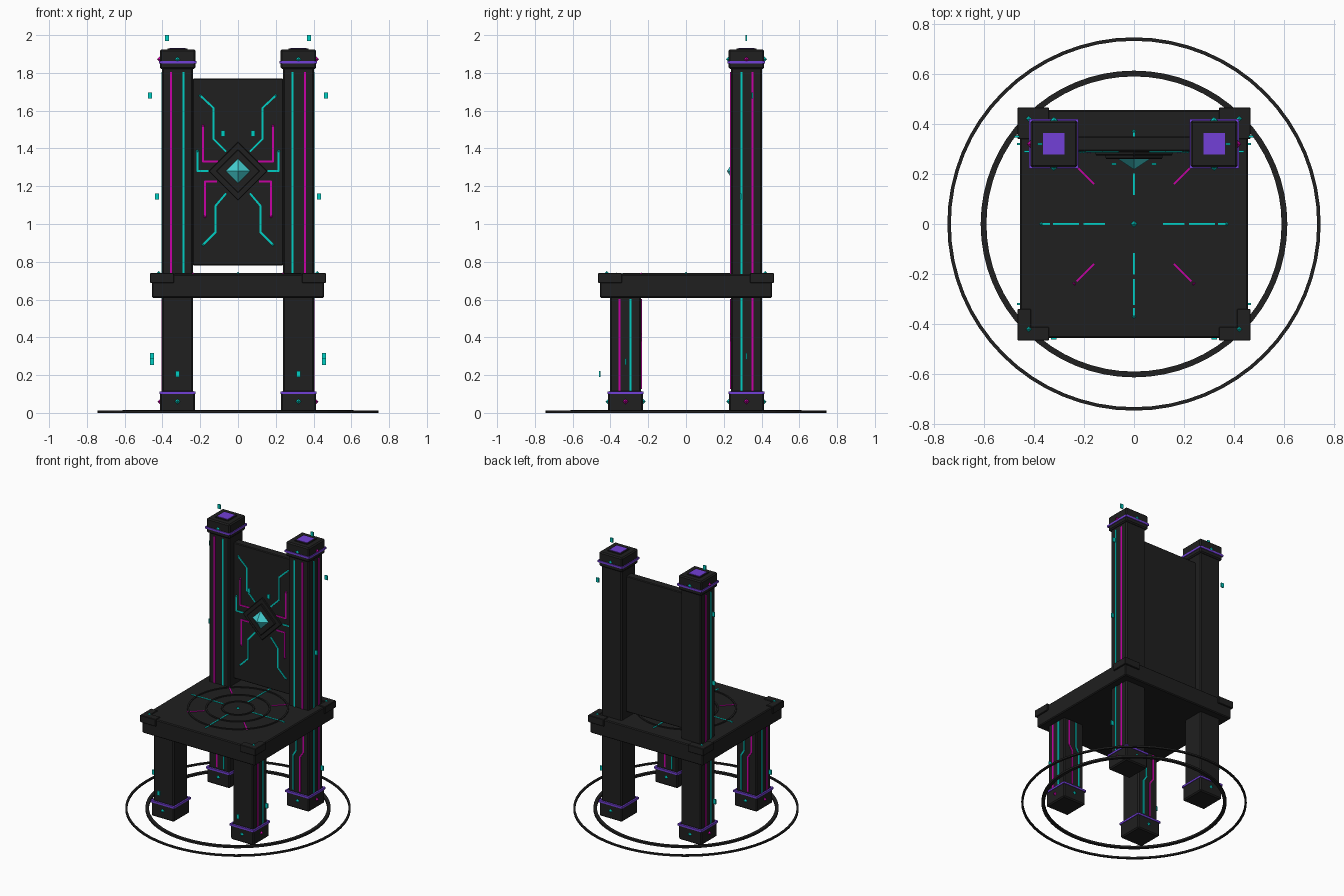
import bpy, bmesh, math
from mathutils import Matrix, Vector

cube = bpy.data.objects.get("Cube")
if cube:
    bpy.data.objects.remove(cube, do_unlink=True)


def material(name, rgb):
    m = bpy.data.materials.new(name)
    m.use_nodes = True
    m.diffuse_color = (*rgb, 1)
    bsdf = next(n for n in m.node_tree.nodes if n.type == 'BSDF_PRINCIPLED')
    bsdf.inputs["Base Color"].default_value = (*rgb, 1)
    return m


dark = material("charcoal", (0.014, 0.014, 0.014))
teal = material("teal", (0.0, 0.62, 0.55))
magenta = material("magenta", (0.58, 0.0, 0.38))
purple = material("purple", (0.17, 0.05, 0.68))
gem_blue = material("gem_cyan", (0.06, 0.64, 0.66))

parts = {}


def part(name, mat, bevel=0):
    """Return the mesh being gathered under a part name."""
    if name not in parts:
        parts[name] = (bmesh.new(), mat, bevel)
    return parts[name][0]


def box(bm, centre, size):
    m = Matrix.Translation(centre) @ Matrix.Diagonal((*size, 1))
    bmesh.ops.create_cube(bm, size=1, matrix=m)


def block(bm, x, y, half, z0, z1):
    box(bm, (x, y, (z0 + z1) / 2), (2 * half, 2 * half, z1 - z0))


def trace(bm, points, normal, width=0.012, height=0.008):
    """Thin raised bars along a path lying on a flat face."""
    n = Vector(normal)
    for a, b in zip(points, points[1:]):
        a, b = Vector(a), Vector(b)
        d = (b - a).normalized()
        m = Matrix((d, n.cross(d), n)).transposed().to_4x4()
        m = Matrix.Translation((a + b) / 2) @ m
        m = m @ Matrix.Diagonal(((b - a).length + width * 0.6, width, height, 1))
        bmesh.ops.create_cube(bm, size=1, matrix=m)


def stud(bm, centre, r=0.014):
    """Small eight-sided diamond."""
    v = [bm.verts.new(Vector(centre) + Vector(p) * r) for p in
         ((1, 0, 0), (0, 1, 0), (-1, 0, 0), (0, -1, 0), (0, 0, 1), (0, 0, -1))]
    for i in range(4):
        j = (i + 1) % 4
        bm.faces.new((v[i], v[j], v[4]))
        bm.faces.new((v[j], v[i], v[5]))


def ring(bm, inner, outer, z0, z1, sides=64):
    section = ((inner, z0), (outer, z0), (outer, z1), (inner, z1))
    loops = []
    for i in range(sides):
        a = math.tau * i / sides
        loops.append([bm.verts.new((r * math.cos(a), r * math.sin(a), z)) for r, z in section])
    for i in range(sides):
        p, q = loops[i], loops[(i + 1) % sides]
        for k in range(4):
            l = (k + 1) % 4
            bm.faces.new((p[k], q[k], q[l], p[l]))


LEG, HALF, SEAT_TOP = 0.32, 0.082, 0.735
PANEL_Y = 0.29
box(part("seat", dark, 0.006), (0, 0, 0.672), (0.91, 0.91, 0.125))
box(part("back_panel", dark, 0.005), (0, 0.32, 1.275), (0.48, 0.06, 0.99))

teal_lines = part("teal_traces", teal)
pink_lines = part("magenta_traces", magenta)
teal_studs = part("teal_studs", teal)
pink_studs = part("magenta_studs", magenta)
bits = part("floating_chips", teal)

for sx in (-1, 1):
    for sy in (-1, 1):
        x, y = sx * LEG, sy * LEG
        top = 1.83 if sy > 0 else 0.62
        # Legs, feet and glowing foot bands
        block(part("rear_posts" if sy > 0 else "front_legs", dark, 0.008), x, y, HALF, 0.03, top)
        block(part("feet", dark, 0.008), x, y, 0.092, 0, 0.115)
        block(part("foot_bands", purple), x, y, 0.096, 0.1, 0.114)
        for n in (-1, 1):
            stud(teal_studs, (x, y + n * 0.092, 0.06))
        stud(pink_studs, (x + sx * 0.092, y, 0.06))

        # Straight strips on the outer side faces
        side = x + sx * HALF
        strip_top = 1.8 if sy > 0 else 0.6
        for bm, off in ((teal_lines, -0.026), (pink_lines, 0.032)):
            yy = sy * (LEG + off)
            trace(bm, [(side, yy, 0.12), (side, yy, strip_top)], (sx, 0, 0))

        # Stepped strips on the faces between front and rear legs
        inner = sy * (LEG - HALF)
        for bm, outer_x, inner_x in ((teal_lines, 0.305, 0.28), (pink_lines, 0.362, 0.335)):
            path = ((outer_x, 0.6), (outer_x, 0.42), (inner_x, 0.38), (inner_x, 0.13))
            trace(bm, [(sx * px, inner, pz) for px, pz in path], (0, -sy, 0), 0.01)

        # L-shaped corner guards on the seat
        guards = part("corner_guards", dark, 0.003)
        box(guards, (sx * 0.402, sy * 0.438, 0.714), (0.126, 0.054, 0.052))
        box(guards, (sx * 0.438, sy * 0.386, 0.714), (0.054, 0.094, 0.052))
        stud(teal_studs, (sx * 0.42, sy * 0.42, 0.738), 0.013)
        box(bits, (sx * 0.456, y, 0.27 if sy < 0 else 0.3), (0.02, 0.008, 0.034))

    # Post caps with bands and top inlays
    block(part("post_caps", dark, 0.008), x, LEG, 0.094, 1.82, 1.925)
    block(part("cap_bands", purple), x, LEG, 0.099, 1.85, 1.864)
    block(part("cap_top_frames", dark), x, LEG, 0.052, 1.92, 1.93)
    block(part("cap_inlays", purple), x, LEG, 0.043, 1.925, 1.933)
    for n in (-1, 1):
        stud(teal_studs, (x, LEG + n * 0.094, 1.872))
    stud(pink_studs, (x + sx * 0.094, LEG, 1.872))

    # Straight strips on the post fronts
    for bm, px in ((teal_lines, 0.288), (pink_lines, 0.355)):
        trace(bm, [(sx * px, LEG - HALF, SEAT_TOP), (sx * px, LEG - HALF, 1.8)], (0, -1, 0))

    # Circuit pattern on the back panel
    circuits = (
        (teal_lines, teal_studs, ((0.2, 1.68), (0.13, 1.615), (0.13, 1.45), (0.065, 1.385))),
        (teal_lines, teal_studs, ((0.185, 0.89), (0.12, 0.955), (0.12, 1.095), (0.065, 1.16))),
        (teal_lines, teal_studs, ((0.215, 1.385), (0.215, 1.28), (0.16, 1.28))),
        (pink_lines, pink_studs, ((0.185, 1.52), (0.185, 1.33), (0.11, 1.33))),
        (pink_lines, pink_studs, ((0.175, 1.04), (0.175, 1.225), (0.115, 1.225))))
    for bm, studs, path in circuits:
        pts = [(sx * px, PANEL_Y, pz) for px, pz in path]
        trace(bm, pts, (0, -1, 0), 0.01)
        stud(studs, pts[0], 0.009)

    # Chips hovering around the chair
    for px, py, pz in ((0.375, 0.32, 1.984), (0.467, 0.35, 1.68), (0.428, 0.29, 1.145),
                       (0.08, 0.24, 1.48), (0.32, -0.456, 0.205)):
        box(bits, (sx * px, py, pz), (0.021, 0.008, 0.032))

# Diamond mount and faceted gem
tilt = Matrix.Rotation(math.pi / 4, 4, 'Y')
for half, depth in ((0.155, 0.016), (0.115, 0.03)):
    edge = half * math.sqrt(2)
    m = Matrix.Translation((0, PANEL_Y - depth / 2, 1.28)) @ tilt
    bmesh.ops.create_cube(part("gem_mount", dark, 0.003), size=1,
                          matrix=m @ Matrix.Diagonal((edge, depth, edge, 1)))
gem = part("gem", gem_blue)
rim = [gem.verts.new((0.083 * a, 0.272, 1.28 + 0.083 * b))
       for a, b in ((1, 0), (0, 1), (-1, 0), (0, -1))]
for apex_y in (0.217, PANEL_Y):
    apex = gem.verts.new((0, apex_y, 1.28))
    for i in range(4):
        gem.faces.new((rim[i], rim[(i + 1) % 4], apex))

# Seat rings, spokes and centre stud
for r in (0.105, 0.21, 0.33):
    ring(part("seat_rings", dark), r - 0.006, r + 0.006, SEAT_TOP - 0.004, SEAT_TOP + 0.005)
for i in range(8):
    a = math.tau * i / 8
    bm, studs, spans = ((pink_lines, pink_studs, ((0.228, 0.335),)) if i % 2 else
                        (teal_lines, teal_studs, ((0.118, 0.2), (0.222, 0.37))))
    ray = Vector((math.cos(a), math.sin(a), 0))
    lift = Vector((0, 0, SEAT_TOP))
    for r0, r1 in spans:
        trace(bm, [ray * r0 + lift, ray * r1 + lift], (0, 0, 1), 0.008, 0.006)
    stud(studs, ray * spans[-1][1] + lift, 0.008)
stud(teal_studs, (0, 0, SEAT_TOP), 0.013)

# Ground rings
ring(part("inner_ground_ring", dark), 0.589, 0.612, 0, 0.014)
ring(part("outer_ground_ring", dark), 0.731, 0.745, 0, 0.012)

# Turn the gathered parts into objects
for name, (bm, mat, bevel) in parts.items():
    bmesh.ops.recalc_face_normals(bm, faces=bm.faces)
    mesh = bpy.data.meshes.new(name)
    bm.to_mesh(mesh)
    bm.free()
    mesh.materials.append(mat)
    obj = bpy.data.objects.new(name, mesh)
    bpy.context.collection.objects.link(obj)
    if bevel:
        mod = obj.modifiers.new("edge_bevel", 'BEVEL')
        mod.width = bevel
        mod.segments = 1
